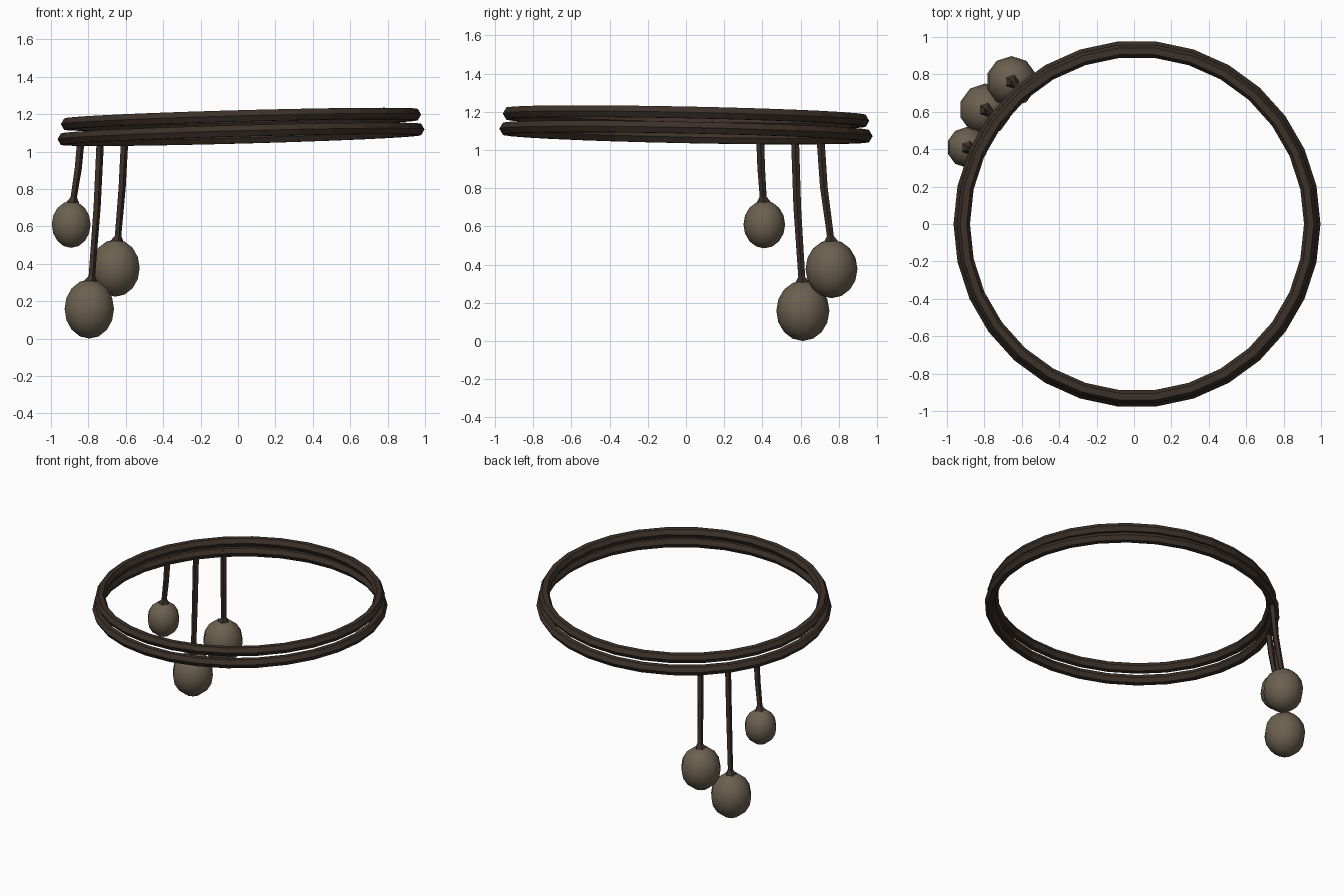
import bpy, bmesh, math
from mathutils import Vector

if "Cube" in bpy.data.objects:
    bpy.data.objects.remove(bpy.data.objects["Cube"])


def material(name, color):
    m = bpy.data.materials.new(name)
    m.diffuse_color = color
    m.use_nodes = True
    m.node_tree.nodes["Principled BSDF"].inputs["Base Color"].default_value = m.diffuse_color
    return m


wood = material("dark_wood", (0.045, 0.030, 0.022, 1))
husk = material("pale_husk", (0.150, 0.118, 0.080, 1))


def finish(bm, name, mat, smooth=False):
    bmesh.ops.recalc_face_normals(bm, faces=bm.faces)
    for f in bm.faces:
        f.smooth = smooth
    me = bpy.data.meshes.new(name)
    bm.to_mesh(me)
    bm.free()
    me.materials.append(mat)
    ob = bpy.data.objects.new(name, me)
    bpy.context.collection.objects.link(ob)
    return ob


def hoop(name, outer, z, tube=0.035, n=30, k=6):
    # slightly tilted ring with a faceted cross-section
    bm = bmesh.new()
    rows = []
    for i in range(n):
        a = 2 * math.pi * i / n
        row = []
        for j in range(k):
            b = 2 * math.pi * j / k
            r = outer - tube + tube * math.cos(b)
            x, y = r * math.cos(a), r * math.sin(a)
            h = z + tube * math.sin(b) + 0.027 * x - 0.02 * y
            row.append(bm.verts.new((x + 0.016, y, h)))
        rows.append(row)
    for i in range(n):
        p, q = rows[i], rows[(i + 1) % n]
        for j in range(k):
            bm.faces.new((p[j], q[j], q[(j + 1) % k], p[(j + 1) % k]))
    finish(bm, name, wood)


def stem(name, path, k=5):
    # capped stalk through (x, y, z, radius) stations, flaring at the foot
    bm = bmesh.new()
    rows = [[bm.verts.new((x + r * math.cos(2 * math.pi * j / k),
                           y + r * math.sin(2 * math.pi * j / k), z))
             for j in range(k)] for x, y, z, r in path]
    for p, q in zip(rows, rows[1:]):
        for j in range(k):
            bm.faces.new((p[j], q[j], q[(j + 1) % k], p[(j + 1) % k]))
    bm.faces.new(rows[0])
    bm.faces.new(rows[-1])
    finish(bm, name, wood)


def fruit(name, c, r, h):
    # low-poly, slightly tall globe
    bm = bmesh.new()
    bmesh.ops.create_uvsphere(bm, u_segments=10, v_segments=8, radius=1)
    for v in bm.verts:
        v.co = Vector((v.co.x * r, v.co.y * r, v.co.z * h)) + Vector(c)
    finish(bm, name, husk, True)


# Pair of stacked hoops
hoop("upper_hoop", 0.963, 1.172)
hoop("lower_hoop", 0.981, 1.092)

# Three hanging fruits: stem top, fruit centre, radius, half height
hanging = [
    ((-0.84, 0.388), (-0.892, 0.41, 0.610), 0.109, 0.125),
    ((-0.737, 0.570), (-0.795, 0.612, 0.158), 0.139, 0.158),
    ((-0.607, 0.703), (-0.655, 0.762, 0.377), 0.136, 0.153),
]
for i, ((tx, ty), (x, y, z), r, h) in enumerate(hanging, 1):
    top = z + h
    ex, ey = x + 0.012, y - 0.006
    mx, my = tx + 0.4 * (ex - tx), ty + 0.35 * (ey - ty)
    stem(f"stem_{i}", [
        (tx, ty, 1.085, 0.022),
        (mx, my, (1.085 + top) / 2, 0.021),
        (ex, ey, top + 0.02, 0.019),
        (x, y, top - 0.018, 0.045)])
    fruit(f"fruit_{i}", (x, y, z), r, h)
